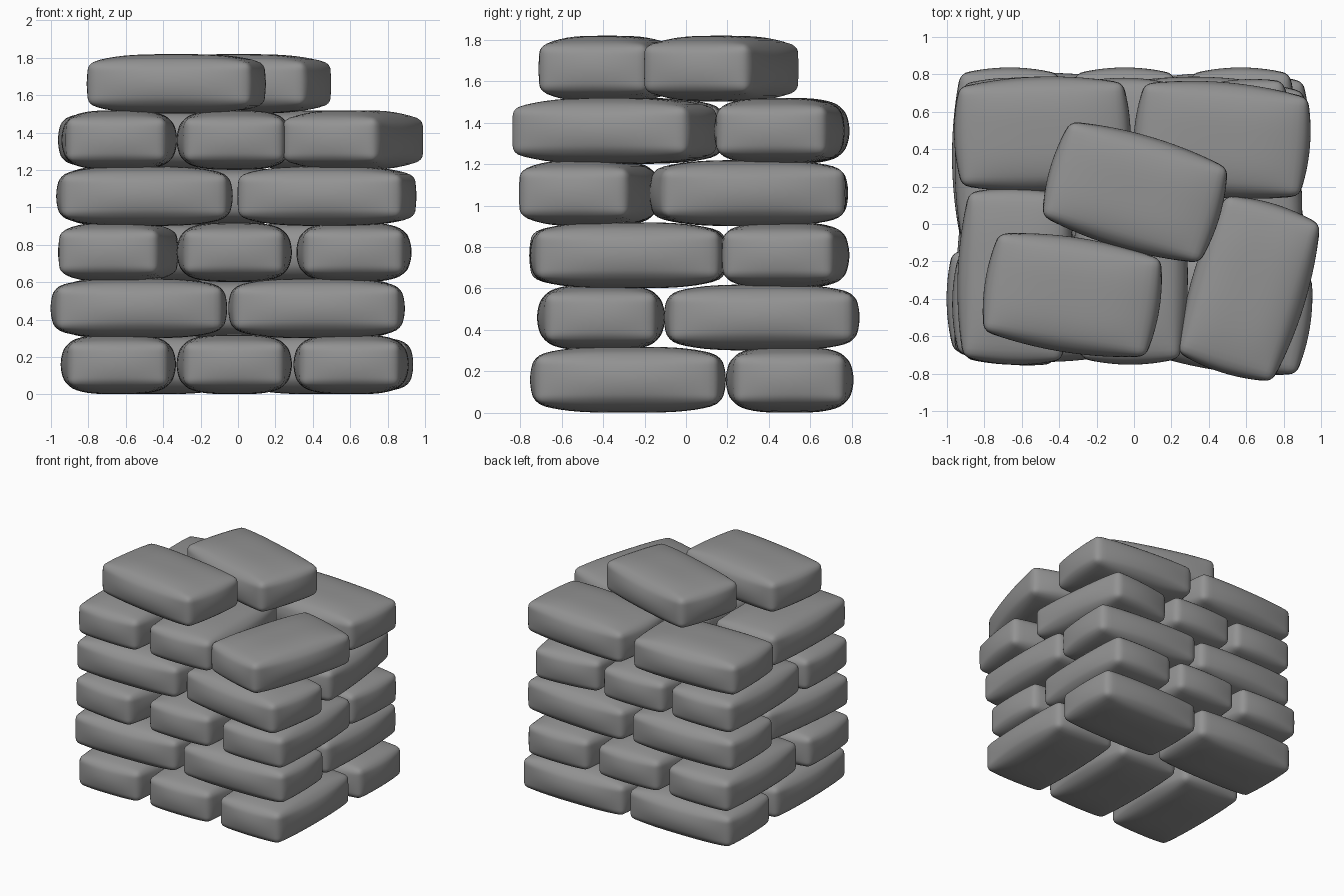
import bpy, bmesh, math
from mathutils import Vector

if "Cube" in bpy.data.objects:
    bpy.data.objects.remove(bpy.data.objects["Cube"])

# Half sizes of the bag at its corners, edge rounding, and swelling at mid-face
HALF = Vector((0.438, 0.264, 0.115))
ROUND = 0.04
SWELL = Vector((0.034, 0.044, 0.044))


def pillow_point(p):
    # rounded box
    t = Vector([math.sin(c * math.pi / 2) * 0.6 + c * 0.4 for c in p])
    q = Vector([t[i] * HALF[i] for i in range(3)])
    inner = Vector([max(-HALF[i] + ROUND, min(HALF[i] - ROUND, q[i])) for i in range(3)])
    d = q - inner
    if d.length > 1e-6:
        q = inner + d.normalized() * ROUND
    # swell every face outwards
    u, v, w = [q[i] / HALF[i] for i in range(3)]
    q.x += SWELL.x * u * (1 - v * v) * (1 - 0.75 * w * w)
    q.y += SWELL.y * v * (1 - u * u) * (1 - 0.75 * w * w)
    q.z += SWELL.z * w * (1 - abs(u) ** 3.5) * (1 - abs(v) ** 3.5)
    return q


def make_bag_mesh():
    bm = bmesh.new()
    bmesh.ops.create_cube(bm, size=2)
    bmesh.ops.subdivide_edges(bm, edges=bm.edges[:], cuts=19, use_grid_fill=True)
    for v in bm.verts:
        v.co = pillow_point(v.co)
    for f in bm.faces:
        f.smooth = True
    mesh = bpy.data.meshes.new("bag")
    bm.to_mesh(mesh)
    bm.free()
    # dark grey cloth
    cloth = bpy.data.materials.new("dark_grey")
    cloth.diffuse_color = (0.29, 0.29, 0.29, 1)
    cloth.use_nodes = True
    cloth.node_tree.nodes["Principled BSDF"].inputs["Base Color"].default_value = cloth.diffuse_color
    mesh.materials.append(cloth)
    return mesh


# Each layer lists its bags: x, y, turn in degrees
LAYERS = [
    [(-.64, -.28, 90), (-.02, -.28, 90), (.605, -.28, 89),
     (-.47, .50, 0), (.465, .50, 0)],
    [(-.53, -.41, 1), (.42, -.41, 0),
     (-.665, .365, 90), (-.05, .365, 90), (.57, .365, 90)],
    [(-.64, -.28, 83), (-.02, -.28, 90), (.62, -.28, 90),
     (-.48, .48, 0), (.45, .475, -4)],
    [(-.50, -.43, 0), (.475, -.475, -9),
     (-.65, .31, 90), (-.055, .31, 90), (.58, .30, 96)],
    [(-.635, -.28, 88), (-.02, -.28, 90), (.615, -.345, 73),
     (-.49, .48, 1.5), (.47, .45, -5)],
    [(-.33, -.38, -9), (.005, .17, -16.5)],
]

bag_mesh = make_bag_mesh()
for level, bags in enumerate(LAYERS, 1):
    for n, (x, y, turn) in enumerate(bags, 1):
        bag = bpy.data.objects.new(f"bag_layer{level}_{n}", bag_mesh)
        bag.location = (x, y, 0.16 + 0.3 * (level - 1))
        bag.rotation_euler.z = math.radians(turn)
        bpy.context.collection.objects.link(bag)
